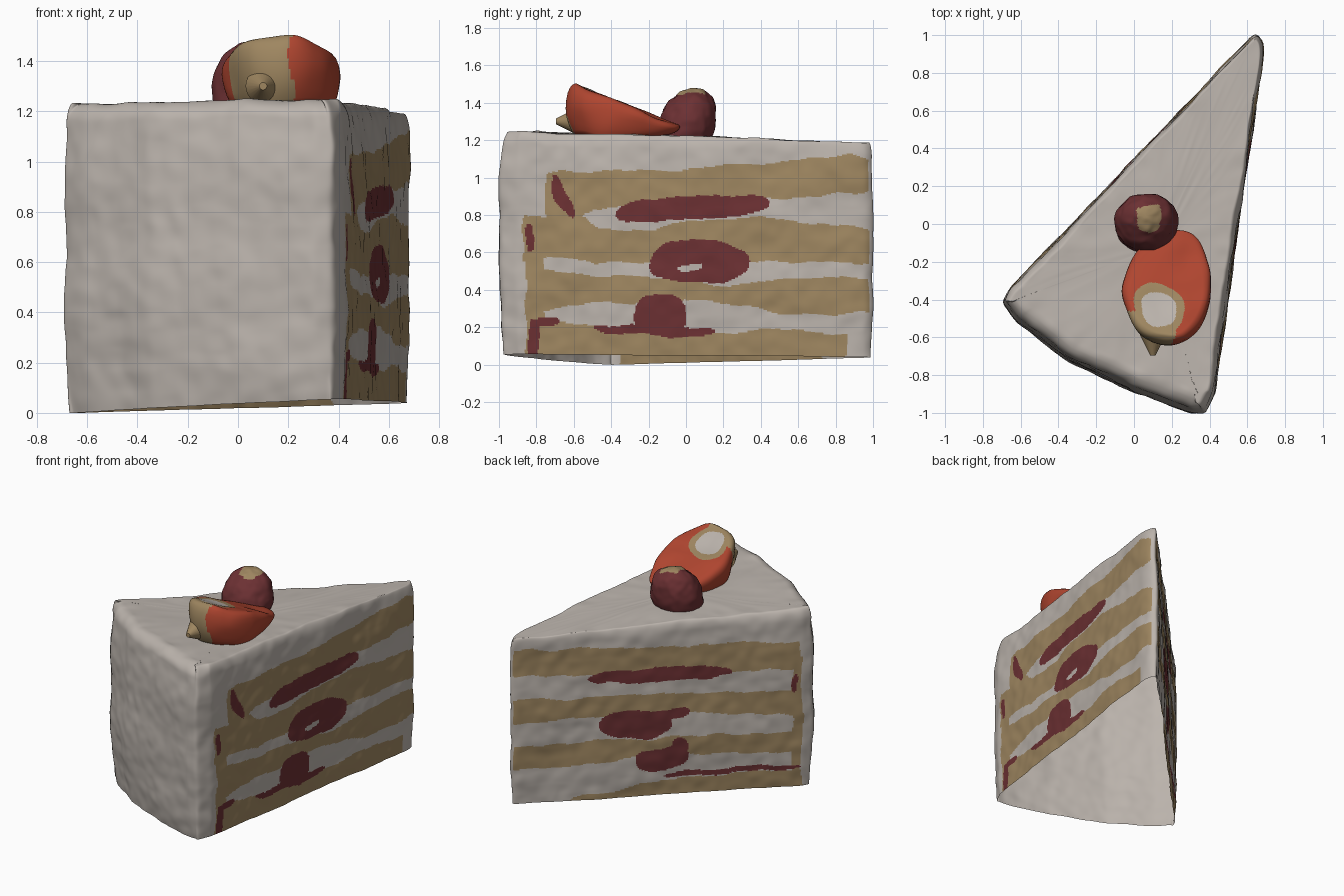
import bpy, math
from mathutils import Vector, noise

if "Cube" in bpy.data.objects:
    bpy.data.objects.remove(bpy.data.objects["Cube"])

# ---------- colours ----------
def mat(name, rgb):
    m = bpy.data.materials.new(name)
    m.diffuse_color = (*rgb, 1)
    m.use_nodes = True
    m.node_tree.nodes["Principled BSDF"].inputs["Base Color"].default_value = m.diffuse_color
    return m

MATS = [mat("cream_frosting", (0.50, 0.455, 0.415)), mat("tan_sponge", (0.345, 0.24, 0.118)),
        mat("dark_berry_red", (0.15, 0.03, 0.033)), mat("strawberry_red", (0.43, 0.06, 0.029))]
CREAM, SPONGE, BERRY, RED = range(4)


def wobble(p, freq, amp):
    return noise.noise_vector(p * freq) * amp


def loft(name, rings, colour, open_bottom=False):
    """Surface through rings, closed by a pole at each end; colour(centre, index) -> slot."""
    n = len(rings[0])
    verts = [p for r in rings for p in r]
    faces = []
    for j in range(len(rings) - 1):
        for i in range(n):
            k = (i + 1) % n
            faces.append((j * n + i, j * n + k, (j + 1) * n + k, (j + 1) * n + i))
    for ring, flip in ((0, True), (len(rings) - 1, False)):
        if flip and open_bottom:
            continue
        verts.append(sum(rings[ring], Vector()) / n)
        c = len(verts) - 1
        for i in range(n):
            a, b = ring * n + i, ring * n + (i + 1) % n
            faces.append((b, a, c) if flip else (a, b, c))
    me = bpy.data.meshes.new(name)
    me.from_pydata(verts, [], faces)
    for m in MATS:
        me.materials.append(m)
    for f in me.polygons:
        f.use_smooth = True
        f.material_index = colour(f.center, f.vertices[0] % n)
    ob = bpy.data.objects.new(name, me)
    bpy.context.collection.objects.link(ob)
    return ob


# ---------- wedge outline, seen from above ----------
CTRL = [(-.695, -.41), (-.615, -.52), (-.35, -.72), (0, -.89), (.30, -1.0), (.375, -1.0), (.425, -.90),
        (.68, .88), (.68, .96), (.65, 1.005), (.61, .975), (-.66, -.345)]
outline = []
for a, b in zip(CTRL, CTRL[1:] + CTRL[:1]):
    a, b = Vector(a), Vector(b)
    steps = max(3, round((b - a).length / .0085))
    outline += [a.lerp(b, i / steps) for i in range(steps)]
N = len(outline)


def relax(pts, times):
    for _ in range(times):
        pts = [(pts[i - 1] + 2 * pts[i] + pts[(i + 1) % N]) / 4 for i in range(N)]
    return pts


outline = relax(outline, 8)
normals = []
for i in range(N):
    t = (outline[(i + 1) % N] - outline[i - 1]).normalized()
    normals.append(Vector((t.y, -t.x)))


def bottom_z(x, y):
    return .024 + .046 * x - .015 * y


def top_z(x, y):
    return 1.217 - .033 * y


def wedge_ring(v, inset):
    ring = []
    for p, nrm in zip(outline, normals):
        floor = .38 - .2 * min(1, max(0, p.y / .6))
        q = p - nrm * inset * (floor + (1 - floor) * max(0, nrm.dot(Vector((-.30, -.95)))))
        lo, hi = bottom_z(*q), top_z(*q)
        r = Vector((q.x, q.y, lo + (hi - lo) * v))
        d = wobble(r, 3.5, .013) + wobble(r, 12, .005)
        d.z *= min(1, v * 8 + .2)
        ring.append(r + d)
    return ring


# walls with a rounded top edge; the underside stays open
LEVELS, ROUND = 140, .07
rings = []
for v in [j / LEVELS for j in range(LEVELS)] + [.996, .999, 1]:
    d = ROUND - min(ROUND, (1 - v) * 1.2)
    rings.append(wedge_ring(v, .035 * abs(2 * v - 1) ** 3 + ROUND - math.sqrt(ROUND ** 2 - d * d)))

# top cap: the last ring shrinks and relaxes towards the middle
rim = rings[-1]
mid = Vector((.13, -.12))
flat = [p.xy for p in rim]
for s in (.985, .965, .93, .88, .81, .72, .6, .47, .33, .19, .07):
    flat = relax(flat, 3)
    ring = []
    for q in flat:
        q = mid + (q - mid) * s
        r = Vector((q.x, q.y, top_z(*q)))
        r.z += wobble(r, 3.5, .013).z + wobble(r, 12, .004).z
        ring.append(r)
    rings.append(ring)

# ---------- layers on the cut walls: sponge bands (s, low, high), s = -1 rim .. 1 tip ----------
R_BANDS = [
    [(-.75, .78, 1.01), (-.56, .79, 1.03), (-.48, .83, 1.03), (0, .87, 1.05), (.5, .89, 1.08), (.9, .92, 1.12), (.99, .94, 1.10)],
    [(-.87, .56, .80), (-.56, .56, .80), (-.48, .55, .74), (-.2, .55, .71), (0, .56, .76), (.4, .55, .79), (1, .55, .72)],
    [(-.80, .26, .50), (-.5, .34, .48), (-.25, .33, .47), (0, .35, .44), (.2, .33, .42), (.5, .28, .45), (1, .27, .47)],
    [(-.82, .04, .24), (-.6, -.1, .20), (.2, -.1, .17), (.5, -.1, .19), (.86, -.1, .16)],
    [(-.85, .05, .80), (-.76, .05, .80)]]
L_BANDS = [
    [(-.95, .82, 1.01), (0, .87, 1.05), (1, .93, 1.11)],
    [(-.95, .50, .67), (0, .60, .72), (1, .60, .77)],
    [(-.95, .24, .39), (0, .30, .42), (1, .26, .45)],
    [(-.95, -.1, .13), (0, -.1, .12), (.6, -.1, .05)],
    [(-.96, -.1, .90), (-.90, -.1, .90)]]
# fruit pieces: centre s, centre z, half width, half height, slope
R_FRUIT = [(.04, .835, .42, .062, .07), (.07, .55, .27, .115, 0), (-.13, .26, .14, .115, 0), (-.17, .185, .33, .025, -.03),
           (-.66, .89, .06, .06, -1.4), (-.83, .68, .022, .075, 0), (-.81, .13, .03, .11, 0), (-.75, .22, .06, .02, 0)]
L_FRUIT = [(0, .86, .49, .05, .02), (.16, .53, .24, .10, .05), (-.05, .585, .15, .035, 0), (-.02, .27, .18, .08, 0),
           (-.14, .34, .06, .06, 0), (-.5, .15, .47, .02, 0), (-.92, .72, .02, .06, 0)]


def in_band(band, s, z):
    for (s0, l0, h0), (s1, l1, h1) in zip(band, band[1:]):
        if s0 <= s <= s1:
            t = (s - s0) / (s1 - s0)
            return l0 + (l1 - l0) * t < z < h0 + (h1 - h0) * t
    return False


def in_blob(b, s, z):
    u, w = (s - b[0]) / b[2], (z - b[1] - b[4] * (s - b[0])) / b[3]
    return abs(u) ** 2.5 + abs(w) ** 2.5 < 1


def cake_colour(c, i):
    nrm = normals[i]
    if c.z > top_z(c.x, c.y) - .03:
        return CREAM
    if nrm.dot(Vector((.99, -.14))) > .85:
        bands, fruit, s = R_BANDS, R_FRUIT, c.y
    elif nrm.dot(Vector((-.72, .69))) > .85:
        bands, fruit, s = L_BANDS, L_FRUIT, 1 - 2 * (.64 - c.x) / 1.32
    else:
        return CREAM
    d = wobble(c, 7, .022)
    s, z = s + d.y, c.z + d.z
    if bands is R_BANDS and in_blob((.02, .52, .07, .018, .1), s, z):
        return CREAM
    if any(in_blob(b, s, z) for b in fruit):
        return BERRY
    return SPONGE if any(in_band(b, s, z) for b in bands) else CREAM


loft("cake_slice", rings, cake_colour, open_bottom=True)

# ---------- round berry on top ----------
SEG = 72
rings = []
for j in range(1, 48):
    a = -math.pi / 2 + math.pi * j / 48
    r, h = math.cos(a), math.sin(a)
    ring = []
    for i in range(SEG):
        t = 2 * math.pi * i / SEG
        p = Vector((.065 + .168 * r * math.cos(t), .005 + .04 * h + .155 * r * math.sin(t), 1.275 + .208 * h))
        ring.append(p + wobble(p, 9, .012) + wobble(p, 24, .006))
    rings.append(ring)


def berry_colour(c, i):
    d = wobble(c, 12, .06)
    return SPONGE if c.z > 1.42 and math.hypot(c.x + d.x - .09, c.y + d.y - .04) < .062 else BERRY


loft("round_berry", rings, berry_colour)

# ---------- halved strawberry, its cut top sloping down to the back ----------
profile = [(.3, 0), (.86, 0), (.90, .08), (.94, .2), (.97, .35), (.99, .5), (1, .65), (.99, .8), (.96, .9), (.92, .96), (.87, .99)]
profile += [(.84 - .021 * k, 1) for k in range(40)]
SEG = 160


def slope_z(y):
    return 1.285 + .215 * min(1, max(0, (-.07 - y) / .52))


rings = []
for r, t in profile:
    ring = []
    for i in range(SEG):
        a = 2 * math.pi * i / SEG
        x = .175 + .235 * r * math.cos(a) + .05 * r * max(0, math.sin(a)) ** 2
        y = -.34 + .30 * r * math.sin(a)
        p = Vector((x, y, 1.225 + (slope_z(y) - 1.225) * t))
        ring.append(p + wobble(p, 6, .016))
    rings.append(ring)


def strawberry_colour(c, i):
    d = wobble(c, 8, .03)
    dist = math.hypot(c.x + d.x - .125, c.y + d.y + .445)
    if dist < .095 and c.z > slope_z(c.y) - .04:
        return CREAM
    if (dist < .14 and c.z > slope_z(c.y) - .06) or (c.y < -.46 and c.x + d.x < .21):
        return SPONGE
    return RED


loft("strawberry_half", rings, strawberry_colour)

# ---------- small stem end at the front of the strawberry ----------
bpy.ops.mesh.primitive_cone_add(vertices=24, radius1=.07, radius2=.015, depth=.11,
                                location=(.10, -.64, 1.30), rotation=(math.pi / 2, 0, 0))
stem = bpy.context.object
stem.name = "strawberry_stem"
stem.data.materials.append(MATS[SPONGE])
bpy.ops.object.shade_smooth_by_angle()
